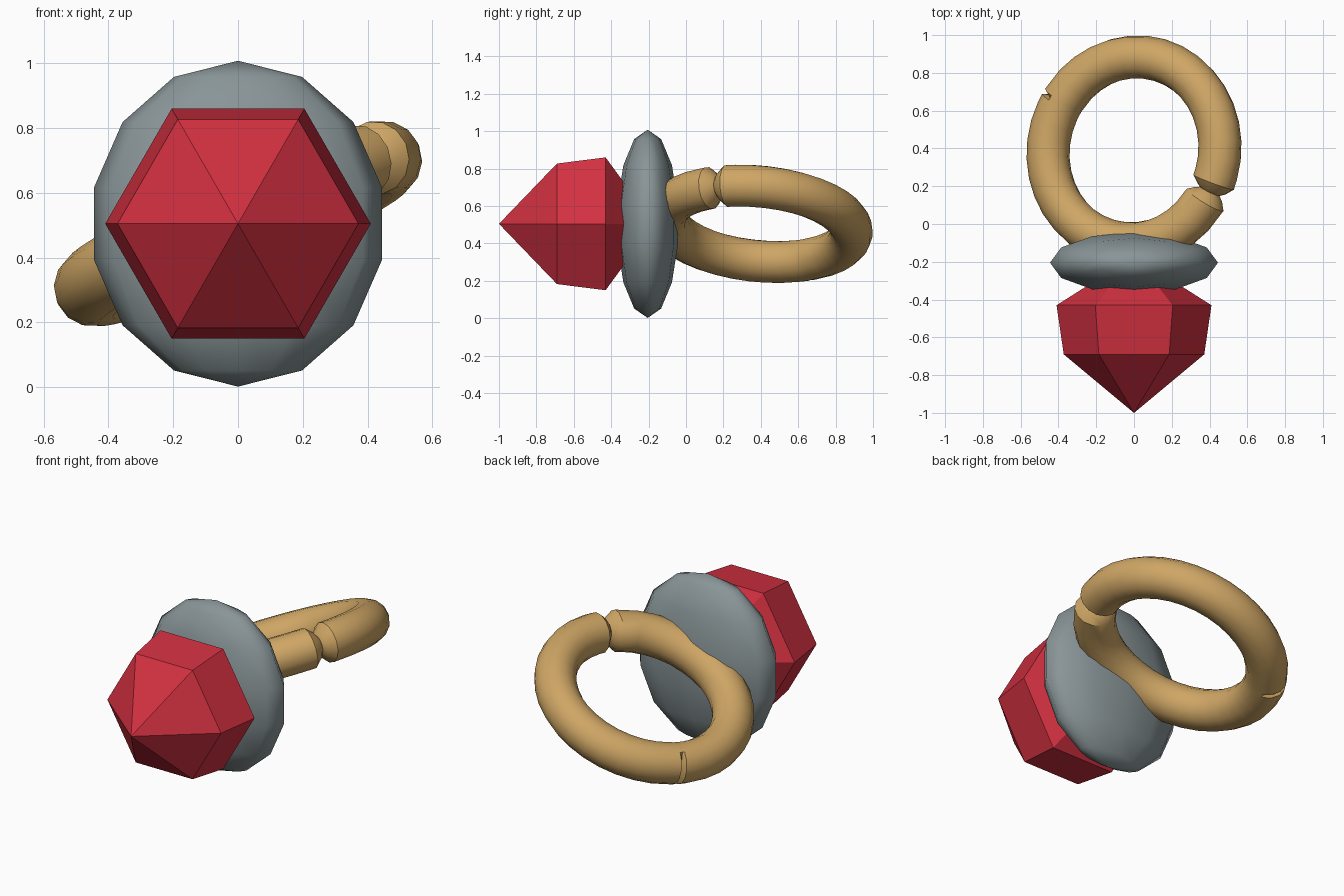
import bpy, bmesh, math
from mathutils import Vector

if "Cube" in bpy.data.objects:
    bpy.data.objects.remove(bpy.data.objects["Cube"])

MID_Z = 0.505


def material(name, rgb):
    m = bpy.data.materials.new(name)
    m.diffuse_color = (*rgb, 1)
    m.use_nodes = True
    m.node_tree.nodes["Principled BSDF"].inputs["Base Color"].default_value = m.diffuse_color
    return m


def finish(bm, name, mat, smooth):
    bmesh.ops.recalc_face_normals(bm, faces=bm.faces)
    me = bpy.data.meshes.new(name)
    bm.to_mesh(me)
    bm.free()
    me.materials.append(mat)
    for p in me.polygons:
        p.use_smooth = smooth
    ob = bpy.data.objects.new(name, me)
    bpy.context.collection.objects.link(ob)
    return ob


def bridge(bm, a, b):
    n = len(a)
    for i in range(n):
        bm.faces.new((a[i], a[(i + 1) % n], b[(i + 1) % n], b[i]))


red = material("ruby red", (0.64, 0.03, 0.052))
grey = material("steel grey", (0.25, 0.30, 0.31))
gold = material("warm gold", (0.62, 0.38, 0.13))

# Gem: six-sided, pointed at the front and tapering into the setting
bm = bmesh.new()
rings = []
for y, r in ((-0.69, 0.372), (-0.43, 0.41)):
    rings.append([bm.verts.new((r * math.cos(k * math.pi / 3), y,
                                MID_Z + r * math.sin(k * math.pi / 3))) for k in range(6)])
bridge(bm, *rings)
for y, ring in ((-1.0, rings[0]), (-0.17, rings[1])):
    tip = bm.verts.new((0, y, MID_Z))
    for i in range(6):
        bm.faces.new((ring[i], ring[(i + 1) % 6], tip))
finish(bm, "gem", red, False)

# Setting: flattened low-poly ball
bm = bmesh.new()
bmesh.ops.create_uvsphere(bm, u_segments=12, v_segments=7, radius=1)
for v in bm.verts:
    v.co = Vector((v.co.x * 0.456, -0.205 + v.co.y * 0.166, MID_Z + v.co.z * 0.503))
finish(bm, "setting", grey, True)

# Band: tilted hoop, with a pinched joint and a thin crease
CENTRE = Vector((0, 0.39, MID_Z))
U = Vector((1, 0, 0.44)).normalized()
V = Vector((0, 1, -0.10))
V = (V - U * V.dot(U)).normalized()
W = U.cross(V)
MAJOR, MINOR, SIDES = 0.497, 0.114, 14
JOINT, CREASE = -26, 149
stations = [(a, 1.0, 1.0) for a in range(-15, 325, 10) if abs(a - CREASE) > 4]
stations += [(JOINT - 6, 1.0, 1.0), (JOINT - 2, 0.72, 0.72), (JOINT, 0.5, 0.5),
             (JOINT + 2, 0.72, 0.72), (JOINT + 6, 1.0, 1.0)]
stations += [(CREASE - 1.5, 1.0, 1.0), (CREASE, 1.0, 0.7), (CREASE + 1.5, 1.0, 1.0)]
bm = bmesh.new()
loops = []
for deg, inner, outer in sorted(stations):
    a = math.radians(deg)
    out = U * math.cos(a) + V * math.sin(a)
    loop = []
    for k in range(SIDES):
        t = 2 * math.pi * k / SIDES
        r = MINOR * (outer if math.cos(t) > 0.4 else inner)
        loop.append(bm.verts.new(CENTRE + out * (MAJOR + r * math.cos(t)) + W * (r * math.sin(t))))
    loops.append(loop)
for i, loop in enumerate(loops):
    bridge(bm, loop, loops[(i + 1) % len(loops)])
band = finish(bm, "band", gold, True)
bpy.context.view_layer.objects.active = band
band.select_set(True)
bpy.ops.object.shade_smooth_by_angle(angle=math.radians(40))
